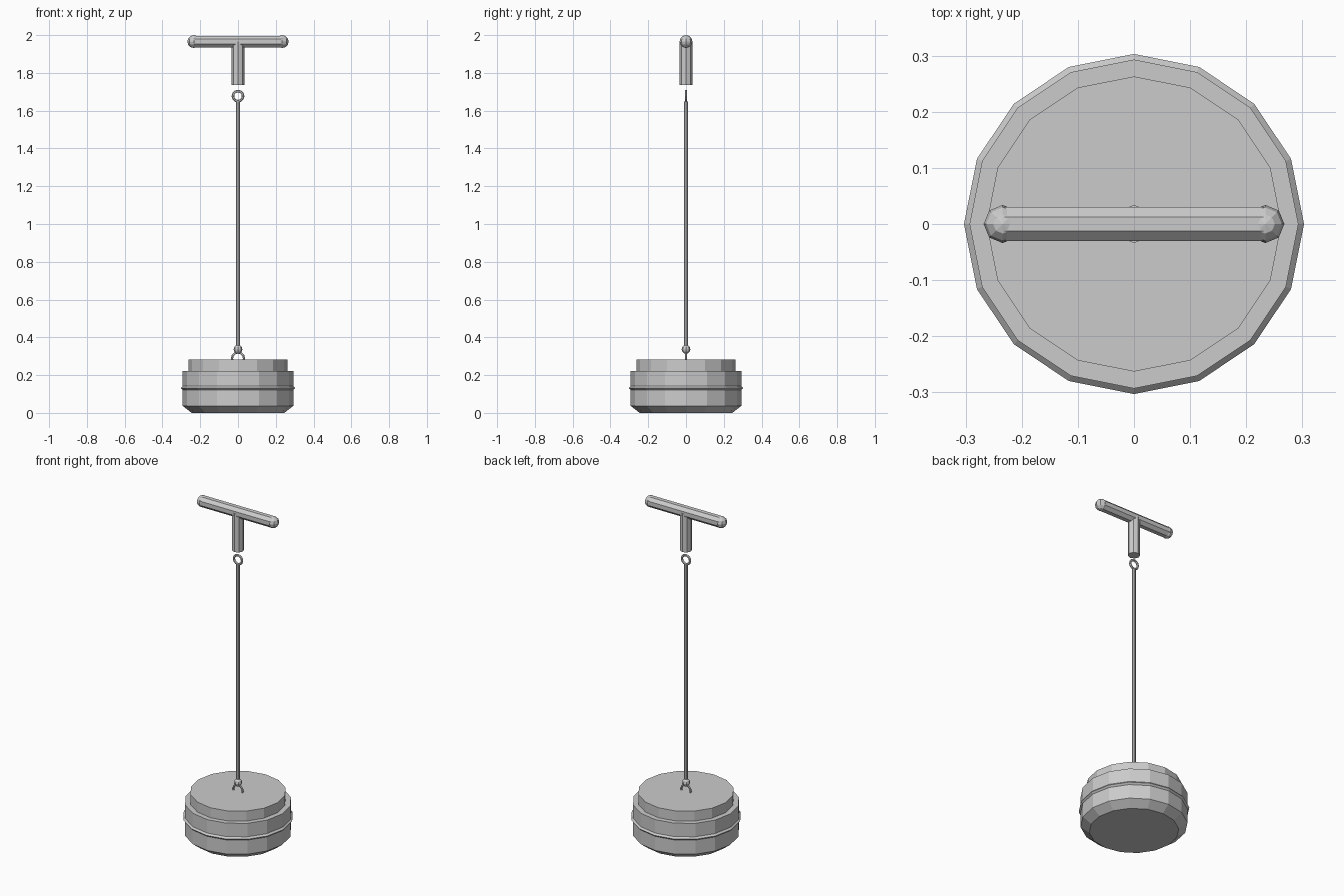
import bpy, bmesh, math
from mathutils import Matrix, Vector

if "Cube" in bpy.data.objects:
    bpy.data.objects.remove(bpy.data.objects["Cube"], do_unlink=True)

GREY = (0.6, 0.6, 0.6, 1.0)
metal = bpy.data.materials.new("plain grey")
metal.use_nodes = True
metal.diffuse_color = GREY
metal.node_tree.nodes["Principled BSDF"].inputs["Base Color"].default_value = GREY


def add(name, bm, matrix=Matrix()):
    """Turn a bmesh into a flat shaded grey object."""
    bmesh.ops.transform(bm, matrix=matrix, verts=bm.verts)
    bmesh.ops.recalc_face_normals(bm, faces=bm.faces)
    mesh = bpy.data.meshes.new(name)
    bm.to_mesh(mesh)
    bm.free()
    mesh.materials.append(metal)
    obj = bpy.data.objects.new(name, mesh)
    bpy.context.collection.objects.link(obj)
    return obj


def lathe(name, profile, sides, turn=0.0, matrix=Matrix()):
    """Closed solid from (radius, height) points, with flat end caps."""
    bm = bmesh.new()
    rings = []
    for r, z in profile:
        angles = [turn + math.tau * i / sides for i in range(sides)]
        rings.append([bm.verts.new((r * math.cos(a), r * math.sin(a), z)) for a in angles])
    for low, high in zip(rings, rings[1:]):
        for i in range(sides):
            j = (i + 1) % sides
            bm.faces.new((low[i], low[j], high[j], high[i]))
    bm.faces.new(rings[0])
    bm.faces.new(rings[-1])
    return add(name, bm, matrix)


def torus(name, major, minor, sides, tube_sides, matrix):
    bm = bmesh.new()
    rings = []
    for i in range(sides):
        a = math.tau * i / sides
        ring = []
        for k in range(tube_sides):
            b = math.tau * k / tube_sides
            r = major + minor * math.cos(b)
            ring.append(bm.verts.new((r * math.cos(a), r * math.sin(a), minor * math.sin(b))))
        rings.append(ring)
    for i in range(sides):
        here, there = rings[i], rings[(i + 1) % sides]
        for k in range(tube_sides):
            n = (k + 1) % tube_sides
            bm.faces.new((here[k], there[k], there[n], here[n]))
    return add(name, bm, matrix)


def ball(name, radius, centre):
    bm = bmesh.new()
    bmesh.ops.create_uvsphere(bm, u_segments=8, v_segments=6, radius=radius)
    return add(name, bm, Matrix.Translation(Vector(centre)))


def upright(z):
    """Place a ring so that it faces the front."""
    return Matrix.Translation((0, 0, z)) @ Matrix.Rotation(math.pi / 2, 4, "X")


# Weight: chamfered drum, raised lid and a thin band
lathe("drum", [(0.245, 0), (0.293, 0.037), (0.293, 0.223)], 16)
lathe("lid", [(0.263, 0.2), (0.263, 0.283)], 16)
torus("drum_band", 0.293, 0.01, 16, 4, Matrix.Translation((0, 0, 0.132)))

# Rod with its lower shackle, knob and upper eye
torus("lower_shackle", 0.032, 0.006, 12, 6, upright(0.288))
ball("rod_knob", 0.023, (0, 0, 0.336))
lathe("rod", [(0.01, 0.336), (0.01, 1.648)], 8)
torus("upper_eye", 0.027, 0.007, 12, 6, upright(1.677))

# T-shaped handle
lathe("handle_stem", [(0.034, 1.735), (0.034, 1.966)], 8)
along_x = Matrix.Translation((0, 0, 1.966)) @ Matrix.Rotation(math.pi / 2, 4, "Y")
lathe("handle_bar", [(0.033, -0.234), (0.033, 0.234)], 8, math.pi / 8, along_x)
for side, x in (("left", 0.234), ("right", -0.234)):
    ball(side + "_handle_end", 0.034, (x, 0, 1.966))
